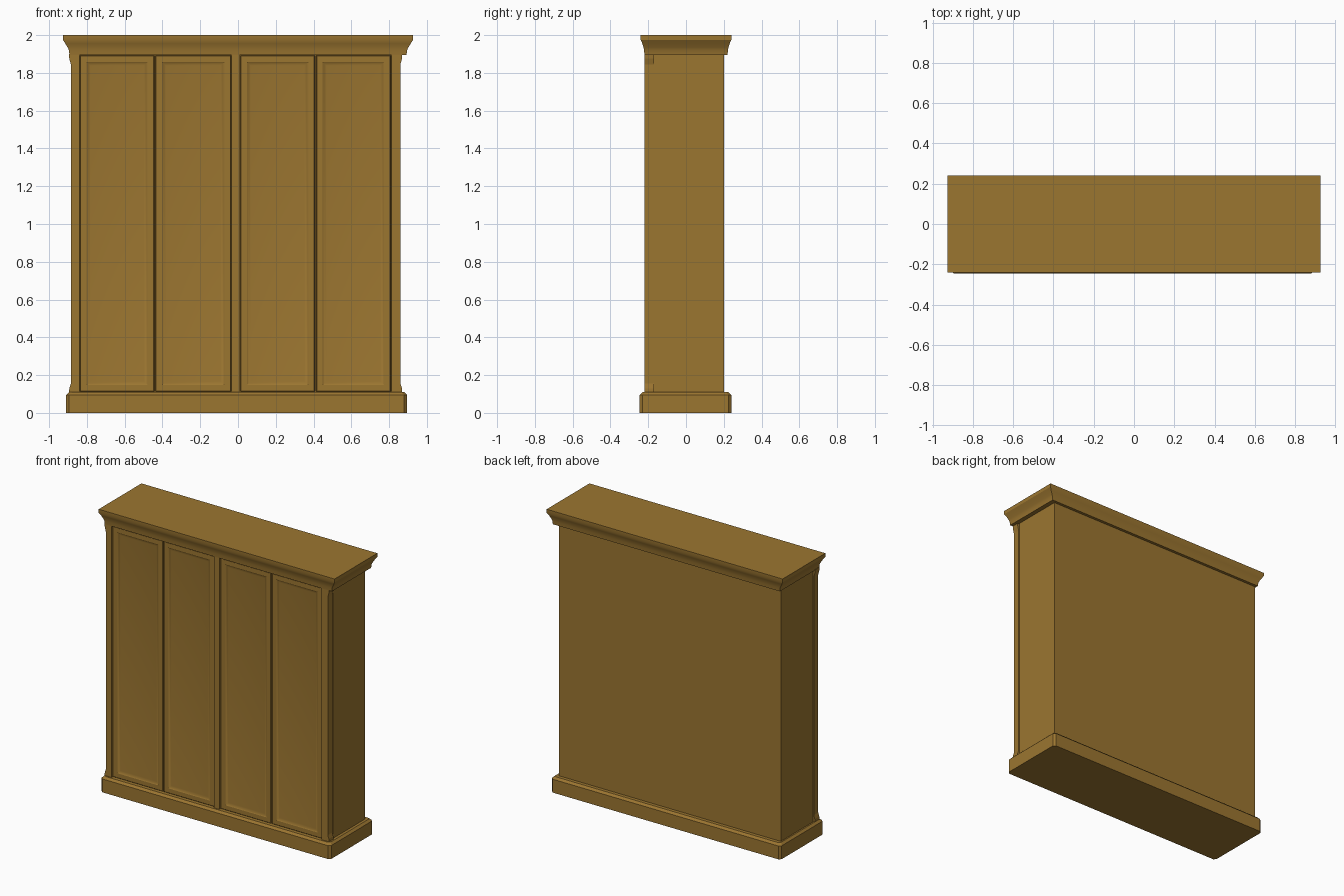
import bpy, bmesh

if "Cube" in bpy.data.objects:
    bpy.data.objects.remove(bpy.data.objects["Cube"])

wood = bpy.data.materials.new("wood")
wood.diffuse_color = (0.33, 0.18, 0.03, 1)
wood.use_nodes = True
wood.node_tree.nodes["Principled BSDF"].inputs["Base Color"].default_value = wood.diffuse_color


def finish(bm, name, smooth=False):
    bmesh.ops.recalc_face_normals(bm, faces=bm.faces)
    mesh = bpy.data.meshes.new(name)
    bm.to_mesh(mesh)
    bm.free()
    ob = bpy.data.objects.new(name, mesh)
    bpy.context.collection.objects.link(ob)
    mesh.materials.append(wood)
    if smooth:
        bpy.ops.object.select_all(action='DESELECT')
        ob.select_set(True)
        bpy.context.view_layer.objects.active = ob
        bpy.ops.object.shade_smooth_by_angle(angle=0.5)
    return ob


def loft(name, sections, smooth=False):
    """Stack rectangles (z, x0, x1, y0, y1, corner cut) into a closed solid."""
    bm = bmesh.new()
    prev = None
    for i, (z, x0, x1, y0, y1, c) in enumerate(sections):
        if c:
            pts = [(x0 + c, y0), (x1 - c, y0), (x1, y0 + c), (x1, y1 - c),
                   (x1 - c, y1), (x0 + c, y1), (x0, y1 - c), (x0, y0 + c)]
        else:
            pts = [(x0, y0), (x1, y0), (x1, y1), (x0, y1)]
        ring = [bm.verts.new((x, y, z)) for x, y in pts]
        if i in (0, len(sections) - 1):
            bm.faces.new(ring)
        if prev:
            n = len(ring)
            for k in range(n):
                bm.faces.new((prev[k], prev[(k + 1) % n], ring[(k + 1) % n], ring[k]))
        prev = ring
    return finish(bm, name, smooth)


# Carcass
loft("carcass", [(z, -0.877, 0.853, -0.185, 0.20, 0) for z in (0.05, 1.95)])

# Plinth with chamfered corners and top edge
loft("plinth", [(0, -0.91, 0.895, -0.245, 0.24, 0.015),
                (0.095, -0.91, 0.895, -0.245, 0.24, 0.015),
                (0.11, -0.895, 0.88, -0.23, 0.225, 0.015)])

# Cornice with a coved profile: (z, overhang in x, depth in y)
profile = [(1.895, 0.892, 0.22), (1.92, 0.895, 0.222), (1.935, 0.902, 0.225),
           (1.955, 0.914, 0.231), (1.975, 0.927, 0.24), (2.0, 0.927, 0.24)]
loft("cornice", [(z, -x, x, -y, y, 0) for z, x, y in profile], True)

# Corner posts flaring outwards at both ends
flare = [(0.10, 0.010), (0.13, 0.008), (0.155, 0), (1.845, 0), (1.875, 0.008), (1.90, 0.010)]
loft("left_post", [(z, -0.885 - f, -0.84, -0.22, -0.17, 0) for z, f in flare])
loft("right_post", [(z, 0.812, 0.86 + f, -0.22, -0.17, 0) for z, f in flare])
# Side panels, flush with the posts behind a narrow groove
loft("left_side_panel", [(z, -0.885, -0.86, -0.16, 0.20, 0) for z in (0.10, 1.90)])
loft("right_side_panel", [(z, 0.84, 0.86, -0.16, 0.20, 0) for z in (0.10, 1.90)])
# Centre stile
loft("centre_stile", [(z, -0.034, 0.008, -0.22, -0.17, 0) for z in (0.10, 1.90)])


def door(name, x0, x1):
    """Door leaf whose front is stepped by nested insets (inset, y)."""
    bm = bmesh.new()
    prev = None
    steps = [(0, -0.18), (0, -0.207), (0.004, -0.211), (0.035, -0.211),
             (0.045, -0.205), (0.055, -0.203)]
    for i, (d, y) in enumerate(steps):
        ring = [bm.verts.new(p) for p in ((x0 + d, y, 0.112 + d), (x1 - d, y, 0.112 + d),
                                          (x1 - d, y, 1.893 - d), (x0 + d, y, 1.893 - d))]
        if i in (0, len(steps) - 1):
            bm.faces.new(ring)
        if prev:
            for k in range(4):
                bm.faces.new((prev[k], prev[(k + 1) % 4], ring[(k + 1) % 4], ring[k]))
        prev = ring
    finish(bm, name, True)


# Two pairs of doors
for i, (a, b) in enumerate([(-0.837, -0.443), (-0.437, -0.037), (0.012, 0.407), (0.413, 0.809)]):
    door(f"door_{i + 1}", a, b)
